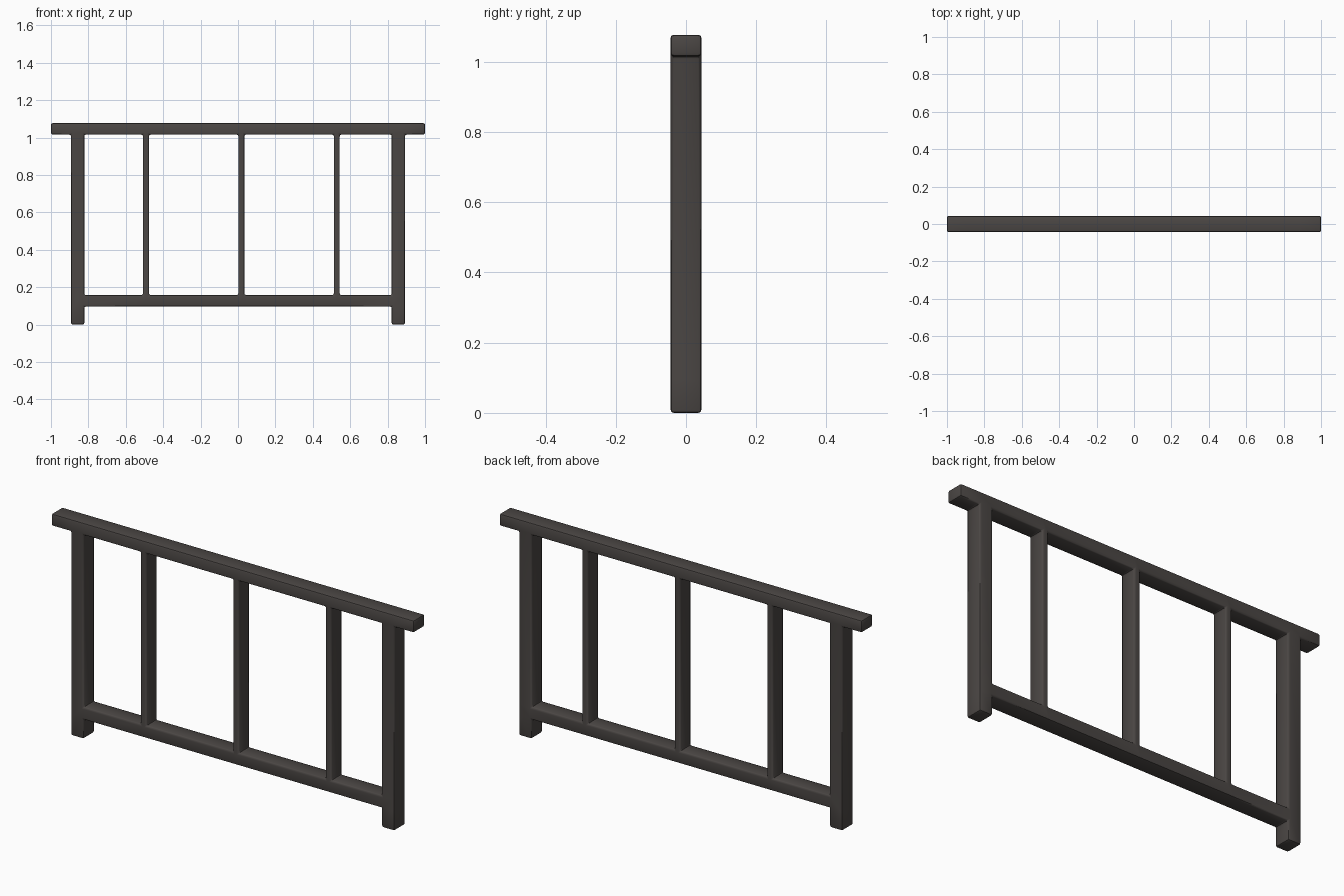
import bpy, bmesh

if "Cube" in bpy.data.objects:
    bpy.data.objects.remove(bpy.data.objects["Cube"])

# Colour
metal = bpy.data.materials.new("dark_grey_metal")
metal.diffuse_color = (0.070, 0.062, 0.058, 1)
metal.use_nodes = True
metal.node_tree.nodes["Principled BSDF"].inputs["Base Color"].default_value = metal.diffuse_color

DEPTH = 0.088
# Grid lines: rail ends, posts and the three slim bars (x); feet, rails (z)
X = [-1, -0.893, -0.822, -0.508, -0.476, 0.002, 0.034, 0.512, 0.544, 0.822, 0.893, 1]
Z = [0, 0.096, 0.158, 1.016, 1.077]
POSTS, BARS = (1, 9), (3, 5, 7)


def filled(i, k):
    if k == 3:                       # top rail spans everything
        return True
    if i in POSTS:                   # end posts reach the ground
        return True
    if k == 1:                       # bottom rail between posts
        return 1 <= i <= 9
    return k == 2 and i in BARS      # slim bars


# Front outline of the railing, extruded to full depth
bm = bmesh.new()
grid = {}


def vert(i, k):
    if (i, k) not in grid:
        grid[i, k] = bm.verts.new((X[i], -DEPTH / 2, Z[k]))
    return grid[i, k]


for i in range(len(X) - 1):
    for k in range(len(Z) - 1):
        if filled(i, k):
            bm.faces.new([vert(i, k), vert(i + 1, k), vert(i + 1, k + 1), vert(i, k + 1)])

ext = bmesh.ops.extrude_face_region(bm, geom=bm.faces[:], use_keep_orig=True)
for v in ext["geom"]:
    if isinstance(v, bmesh.types.BMVert):
        v.co.y += DEPTH
bmesh.ops.recalc_face_normals(bm, faces=bm.faces[:])

mesh = bpy.data.meshes.new("railing_frame")
bm.to_mesh(mesh)
bm.free()
mesh.materials.append(metal)
railing = bpy.data.objects.new("railing_frame", mesh)
bpy.context.collection.objects.link(railing)

# Rounded edges and filleted joints
bevel = railing.modifiers.new("rounded_edges", 'BEVEL')
bevel.width = 0.009
bevel.segments = 2
bevel.limit_method = 'ANGLE'
bevel.use_clamp_overlap = False

bpy.context.view_layer.objects.active = railing
railing.select_set(True)
bpy.ops.object.modifier_apply(modifier=bevel.name)
bpy.ops.object.shade_smooth_by_angle(angle=0.7)
